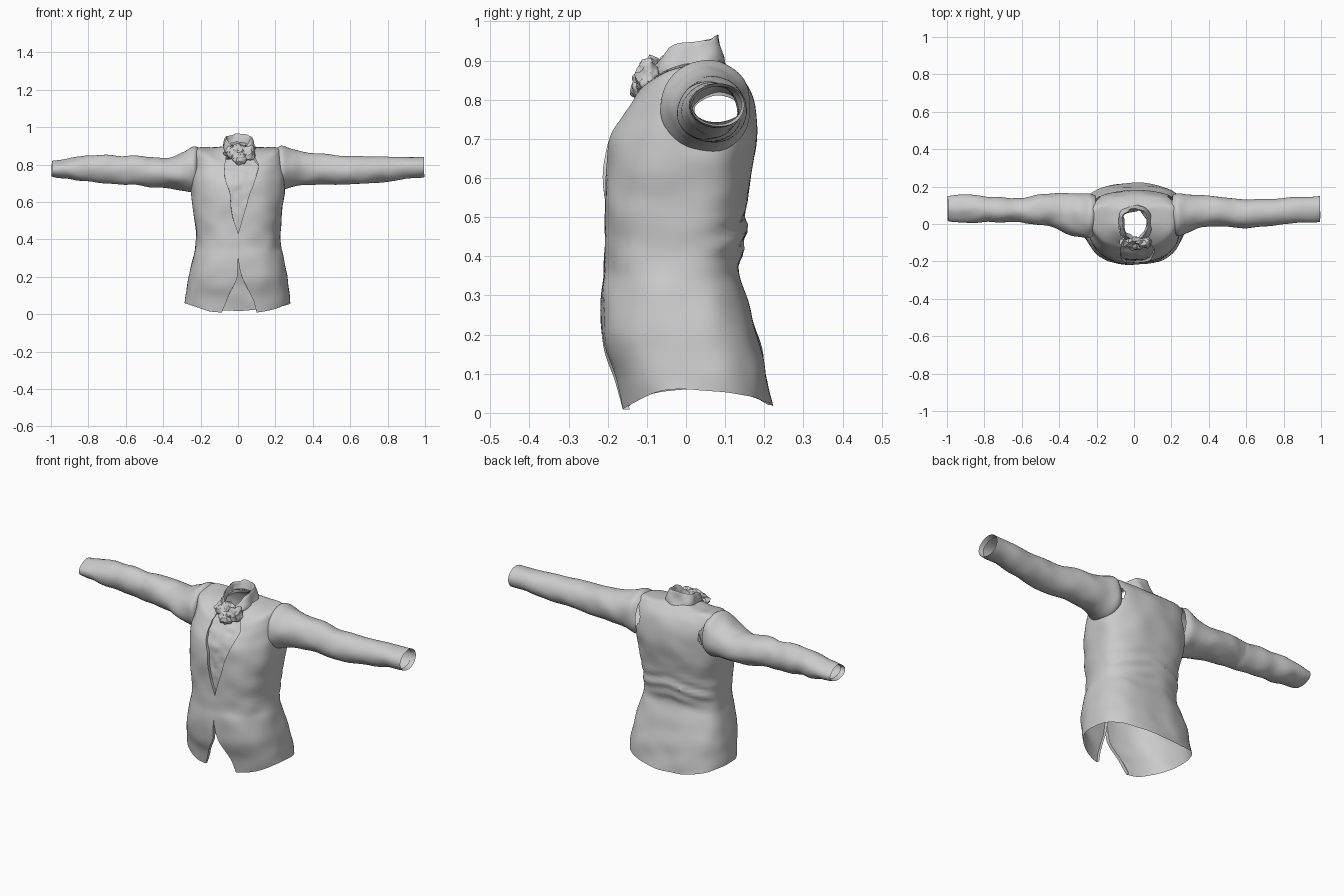
import bpy, math, bmesh
from mathutils import Vector, noise

if "Cube" in bpy.data.objects:
    bpy.data.objects.remove(bpy.data.objects["Cube"])


def spline(rows, steps):
    """Catmull-Rom interpolation through rows of numbers."""
    out = []
    for i in range(len(rows) - 1):
        a, b, c, d = (rows[max(0, min(len(rows) - 1, i + k))] for k in (-1, 0, 1, 2))
        for s in range(steps):
            t = s / steps
            out.append([0.5 * (2 * q + (r - p) * t + (2 * p - 5 * q + 4 * r - u) * t * t
                               + (3 * q - p - 3 * r + u) * t ** 3)
                        for p, q, r, u in zip(a, b, c, d)])
    return out + [list(rows[-1])]


def crumple(p, freq, amp, stretch=(1, 1, 1)):
    q = Vector(p)
    s = Vector((q.x * stretch[0], q.y * stretch[1], q.z * stretch[2])) * freq
    return q + noise.noise_vector(s) * amp


def finish(name, bm, angle=40):
    bmesh.ops.recalc_face_normals(bm, faces=bm.faces)
    me = bpy.data.meshes.new(name)
    bm.to_mesh(me)
    bm.free()
    ob = bpy.data.objects.new(name, me)
    bpy.context.collection.objects.link(ob)
    bpy.ops.object.select_all(action='DESELECT')
    ob.select_set(True)
    bpy.context.view_layer.objects.active = ob
    bpy.ops.object.shade_smooth_by_angle(angle=math.radians(angle))
    return ob


def loft(rings, closed):
    bm = bmesh.new()
    vs = [[bm.verts.new(p) for p in ring] for ring in rings]
    n = len(vs[0])
    for a, b in zip(vs, vs[1:]):
        for j in range(n if closed else n - 1):
            k = (j + 1) % n
            bm.faces.new((a[j], a[k], b[k], b[j]))
    return bm


def body_ring(row, n, turn_in=0.0):
    """Rounded cross-section, open at the front between x=-gl and x=gr."""
    hw, yf, yb, ym, zf, zs, zb, gl, gr = row
    start = lambda g: math.asin(min(0.98, (max(g, 0) / hw) ** 1.25))
    t0, t1 = start(gr), 2 * math.pi - start(gl)
    pts = []
    for j in range(n + 1):
        t = t0 + (t1 - t0) * j / n
        s, c = math.sin(t), math.cos(t)
        x = hw * math.copysign(abs(s) ** 0.8, s)
        y = ym + ((yf - ym) if c > 0 else (yb - ym)) * abs(c) ** 0.8
        z = zs + ((zf if c > 0 else zb) - zs) * c * c
        pts.append(Vector((x, y, z)))
    if turn_in:
        pts = [pts[0] + Vector((0, turn_in, 0))] + pts + [pts[-1] + Vector((0, turn_in, 0))]
    return pts


# Jacket body: half width, front y, back y, widest y, z front/side/back, gap left/right
body = [
    (.282, -.165, .22, .03, .005, .06, .02, .09, .10),
    (.278, -.185, .208, .03, .09, .115, .09, .055, .075),
    (.266, -.215, .185, .02, .19, .195, .19, .005, .025),
    (.242, -.215, .152, .0, .30, .30, .30, 0, 0),
    (.228, -.21, .137, .0, .36, .36, .36, 0, 0),
    (.225, -.207, .148, .0, .43, .43, .43, 0, 0),
    (.235, -.21, .155, .0, .52, .52, .52, .025, .03),
    (.247, -.21, .17, .02, .62, .62, .62, .04, .055),
    (.25, -.2, .18, .04, .70, .70, .70, .06, .085),
    (.248, -.175, .175, .06, .75, .77, .78, .07, .1),
    (.243, -.15, .155, .06, .78, .845, .84, .07, .11),
    (.222, -.135, .125, .06, .80, .888, .875, .07, .1),
    (.15, -.13, .105, .06, .805, .893, .892, .065, .09),
    (.08, -.12, .08, .04, .81, .90, .91, .06, .07),
]
rings = []
for row in spline(body, 5):
    ring = [crumple(p, 9, .007, (1, 1, 1.3)) for p in body_ring(row, 84, .018)]
    for p in ring:
        # diagonal drape folds across the back of the waist
        if p.y > 0:
            fold = math.exp(-((p.z - .46) / .07) ** 2) * min(1, p.y / .08)
            p.y += .006 * fold * math.sin((p.z + .25 * abs(p.x)) * 95)
    rings.append(ring)
bm = loft(rings, False)
# open armholes
hole = [f for f in bm.faces
        if abs(f.calc_center_median().x) > .15
        and ((f.calc_center_median().y - .055) / .095) ** 2
        + ((f.calc_center_median().z - .775) / .095) ** 2 < 1]
bmesh.ops.delete(bm, geom=hole, context='FACES')
finish("jacket_body", bm)

# Sleeves: x, z low, z high, y low, y high (last row is the turned-in cuff)
sleeve_right = [
    (.205, .675, .885, -.04, .155), (.235, .665, .902, -.065, .168),
    (.29, .68, .882, -.045, .16), (.36, .69, .866, -.018, .155),
    (.47, .693, .855, -.012, .145), (.60, .692, .845, -.025, .132),
    (.72, .702, .842, -.008, .135), (.86, .718, .842, .005, .145),
    (.995, .732, .838, .012, .15), (.97, .738, .832, .018, .144),
]
sleeve_left = [
    (-.205, .675, .885, -.04, .155), (-.235, .655, .898, -.075, .165),
    (-.29, .66, .868, -.07, .162), (-.37, .672, .838, -.045, .165),
    (-.47, .682, .84, -.005, .16), (-.57, .695, .85, .0, .142),
    (-.62, .694, .848, .01, .136), (-.78, .708, .85, .008, .145),
    (-.92, .72, .832, .012, .155), (-.995, .738, .815, .02, .15),
    (-.97, .744, .81, .026, .142),
]
for name, rows in (("right_sleeve", sleeve_right), ("left_sleeve", sleeve_left)):
    rings = []
    for x, z0, z1, y0, y1 in spline(rows[:-1], 7) + [rows[-1]]:
        ring = []
        for j in range(40):
            t = 2 * math.pi * j / 40
            p = Vector((x, (y0 + y1) / 2 + (y1 - y0) / 2 * math.cos(t),
                        (z0 + z1) / 2 + (z1 - z0) / 2 * math.sin(t)))
            q = crumple(p, 11, .009 if x < 0 else .006)
            q.x = p.x + (q.x - p.x) * .3
            ring.append(q)
        rings.append(ring)
    finish(name, loft(rings, True))

# Shirt front behind the neckline: z, y, left x, right x
shirt = [(.42, -.188, -.015, .02), (.52, -.192, -.035, .045), (.62, -.192, -.055, .07),
         (.70, -.183, -.07, .095), (.75, -.16, -.08, .11), (.79, -.13, -.075, .11),
         (.83, -.1, -.06, .08)]
rings = [[crumple((x0 + (x1 - x0) * j / 12,
                   y + .8 * (x0 + (x1 - x0) * j / 12) ** 2, z), 25, .008)
          for j in range(13)] for z, y, x0, x1 in spline(shirt, 5)]
finish("shirt_front", loft(rings, False))

# Standing collar, rolled inward at the top
collar = [
    (.09, -.1, .095, .02, .80, .88, .885, 0, 0),
    (.082, -.1, .09, .02, .84, .915, .93, 0, 0),
    (.066, -.085, .078, .02, .885, .945, .965, 0, 0),
    (.058, -.07, .07, .02, .86, .91, .92, 0, 0),
]
rings = [[crumple((p.x + .007, p.y, p.z), 22, .012) for p in body_ring(r, 48)[:-1]]
         for r in spline(collar, 5)]
finish("collar", loft(rings, True))

# Crumpled neckcloth bunched at the throat: position and half sizes
for i, (pos, size) in enumerate([
        ((.01, -.112, .835), (.04, .026, .04)), ((-.035, -.1, .865), (.036, .026, .035)),
        ((.055, -.098, .86), (.036, .026, .04)), ((.01, -.09, .888), (.045, .022, .022))]):
    bm = bmesh.new()
    bmesh.ops.create_icosphere(bm, subdivisions=4, radius=1)
    for v in bm.verts:
        p = Vector(pos) + Vector(a * b for a, b in zip(v.co, size))
        v.co = crumple(crumple(p, 28, .016), 60, .007)
    finish("neckcloth_fold_%d" % (i + 1), bm, 25)
